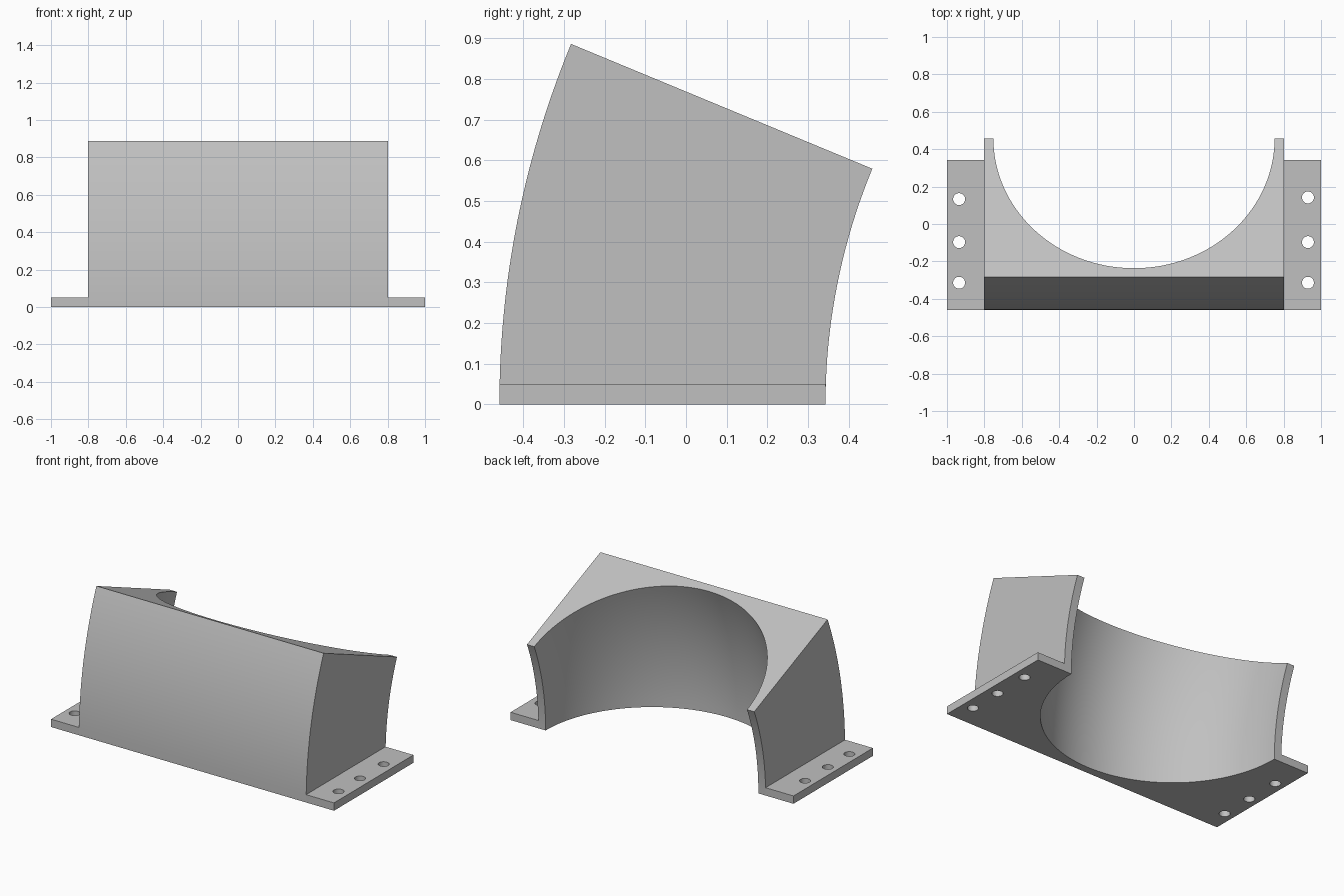
import bpy
import bmesh
from math import pi, sin, cos, radians
from mathutils import Matrix, Vector

if "Cube" in bpy.data.objects:
    bpy.data.objects.remove(bpy.data.objects["Cube"], do_unlink=True)

FRONT, BACK = -0.459, 0.343      # depth limits at the base
HALF = 0.803                     # half width of the shell
BORE = 0.752                     # radius of the half-round channel
PIVOT_Y = 1.857                  # centre of the backward bend
BEND = radians(22.5)
PLATE = 0.05                     # flange thickness

grey = bpy.data.materials.new("plain_grey")
grey.use_nodes = True
colour = (0.53, 0.53, 0.53, 1)
grey.diffuse_color = colour
grey.node_tree.nodes["Principled BSDF"].inputs["Base Color"].default_value = colour


def finish(bm, name):
    bmesh.ops.recalc_face_normals(bm, faces=bm.faces)
    mesh = bpy.data.meshes.new(name)
    bm.to_mesh(mesh)
    bm.free()
    mesh.materials.append(grey)
    obj = bpy.data.objects.new(name, mesh)
    bpy.context.collection.objects.link(obj)
    bpy.ops.object.select_all(action='DESELECT')
    obj.select_set(True)
    bpy.context.view_layer.objects.active = obj
    bpy.ops.object.shade_smooth_by_angle(angle=radians(30))
    return obj


# Curved shell: a block section with a half-round channel, swept round the pivot
def curved_shell(segments=64, steps=20):
    section = [(-HALF, BACK), (-HALF, FRONT), (HALF, FRONT), (HALF, BACK)]
    for i in range(segments + 1):
        a = pi * i / segments
        section.append((BORE * cos(a), BACK - BORE * sin(a)))
    bm = bmesh.new()
    pivot = Vector((0, PIVOT_Y, 0))
    rings = []
    for s in range(steps + 1):
        turn = Matrix.Rotation(-BEND * s / steps, 3, 'X')
        rings.append([bm.verts.new(turn @ (Vector((x, y, 0)) - pivot) + pivot)
                      for x, y in section])
    n = len(section)
    for low, high in zip(rings, rings[1:]):
        for i in range(n):
            j = (i + 1) % n
            bm.faces.new((low[i], low[j], high[j], high[i]))
    bm.faces.new(rings[0])
    bm.faces.new(rings[-1])
    return finish(bm, "curved_shell")


# Mounting flange: a flat plate with three drilled bolt holes
def flange(name, x0, x1, holes, radius=0.032, sides=32):
    bm = bmesh.new()
    loops = [[(x0, FRONT), (x1, FRONT), (x1, BACK), (x0, BACK)]]
    for hx, hy in holes:
        loops.append([(hx + radius * cos(2 * pi * i / sides),
                       hy + radius * sin(2 * pi * i / sides)) for i in range(sides)])
    for loop in loops:
        vs = [bm.verts.new((x, y, 0)) for x, y in loop]
        for a, b in zip(vs, vs[1:] + vs[:1]):
            bm.edges.new((a, b))
    bmesh.ops.triangle_fill(bm, edges=bm.edges[:], use_beauty=True, normal=(0, 0, 1))
    top = bmesh.ops.extrude_face_region(bm, geom=bm.faces[:], use_keep_orig=True)
    moved = [g for g in top["geom"] if isinstance(g, bmesh.types.BMVert)]
    bmesh.ops.translate(bm, verts=moved, vec=(0, 0, PLATE))
    return finish(bm, name)


curved_shell()
flange("left_flange", HALF, 1.0, [(0.93, 0.142), (0.93, -0.097), (0.93, -0.314)])
flange("right_flange", -1.0, -HALF, [(-0.935, 0.133), (-0.935, -0.097), (-0.935, -0.314)])
